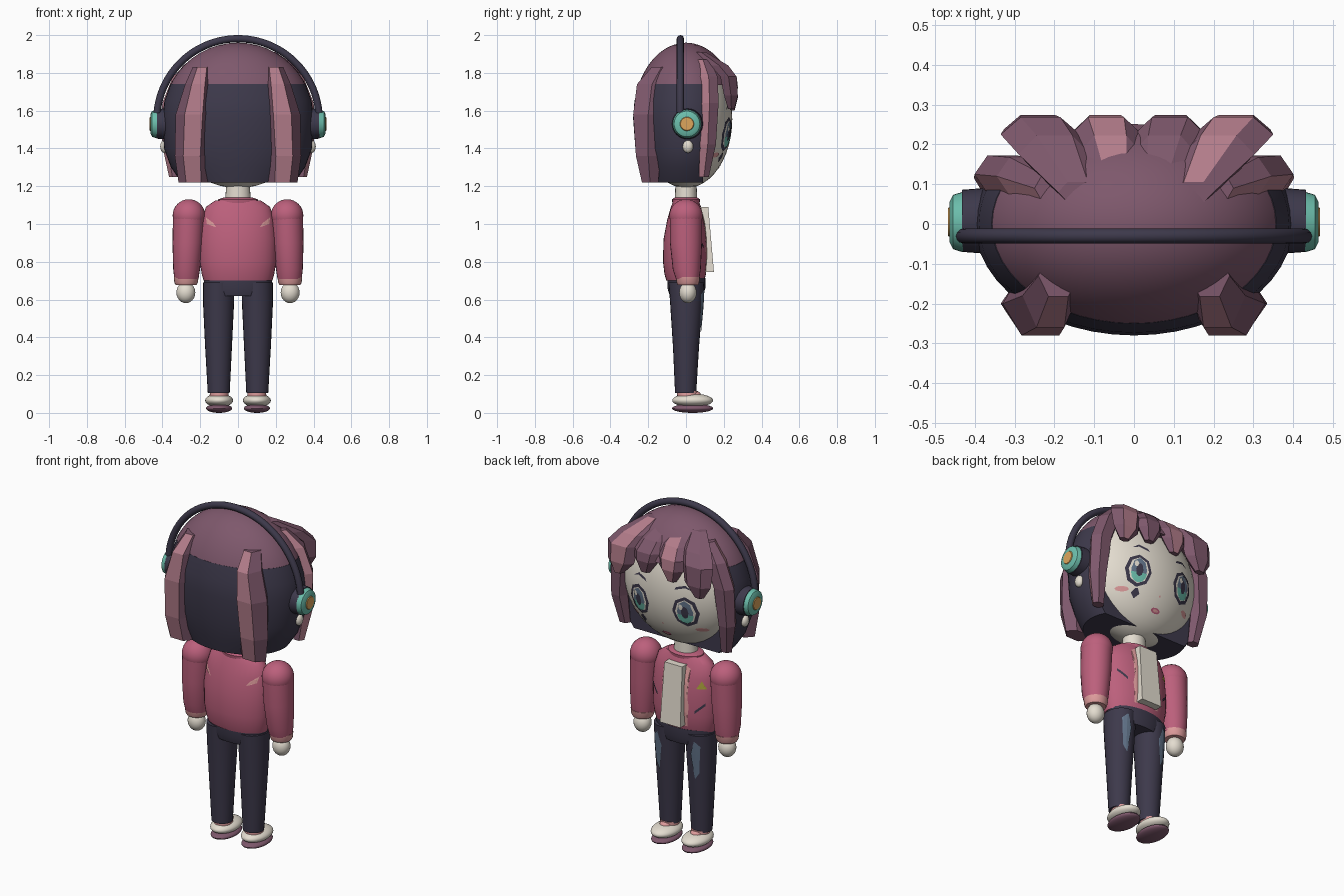
import bpy, bmesh, math
from mathutils import Vector, Matrix
from mathutils.bvhtree import BVHTree

if "Cube" in bpy.data.objects:
    bpy.data.objects.remove(bpy.data.objects["Cube"])


def material(name, r, g, b):
    lin = [((c / 255 + 0.055) / 1.055) ** 2.4 for c in (r, g, b)] + [1]
    m = bpy.data.materials.new(name)
    m.use_nodes = True
    m.diffuse_color = lin
    m.node_tree.nodes["Principled BSDF"].inputs["Base Color"].default_value = lin
    return m


PLUM = material("plum hair", 126, 88, 108)
MAUVE = material("mauve highlight", 178, 124, 138)
NAVY = material("dark navy", 61, 57, 75)
CREAM = material("cream", 228, 221, 208)
PINK = material("jacket pink", 188, 96, 124)
BLUSH = material("light pink", 222, 156, 156)
TEAL = material("teal", 108, 190, 172)
ORANGE = material("orange", 222, 166, 92)
OLIVE = material("olive yellow", 176, 164, 62)
DENIM = material("denim blue", 98, 116, 138)
SIDES = ((1, "left"), (-1, "right"))


def finish(name, bm, mats, smooth=True):
    bmesh.ops.recalc_face_normals(bm, faces=bm.faces)
    me = bpy.data.meshes.new(name)
    bm.to_mesh(me)
    bm.free()
    ob = bpy.data.objects.new(name, me)
    bpy.context.collection.objects.link(ob)
    for m in mats:
        me.materials.append(m)
    if smooth:
        bpy.ops.object.select_all(action='DESELECT')
        ob.select_set(True)
        bpy.context.view_layer.objects.active = ob
        bpy.ops.object.shade_smooth_by_angle(angle=math.radians(40))
    return ob


def loft_mesh(rings, n):
    """Stack of horizontal ellipses: (z, cx, cy, rx, ry)."""
    bm = bmesh.new()
    loops = [[bm.verts.new((cx + rx * math.cos(2 * math.pi * i / n),
                            cy + ry * math.sin(2 * math.pi * i / n), z)) for i in range(n)]
             for z, cx, cy, rx, ry in rings]
    for a, b in zip(loops, loops[1:]):
        for i in range(n):
            j = (i + 1) % n
            f = bm.faces.new((a[i], a[j], b[j], b[i]))
            f.material_index = 0
    bm.faces.new(loops[0])
    bm.faces.new(loops[-1])
    return bm


def loft(name, rings, mat, n=24):
    return finish(name, loft_mesh(rings, n), [mat])


def lock(name, rings, facet=None):
    """Faceted strand of hair, with one lighter facet facing the given direction."""
    bm = loft_mesh(rings, 6)
    bmesh.ops.recalc_face_normals(bm, faces=bm.faces)
    if facet:
        for f in bm.faces:
            flat = Vector((f.normal.x, f.normal.y, 0))
            if len(f.verts) == 4 and flat.length > 0.2 and flat.normalized().dot(Vector(facet).normalized()) > 0.88:
                f.material_index = 1
    return finish(name, bm, [PLUM, MAUVE], False)


def ball(name, loc, radii, mat, cut_z=None, seg=32):
    bm = bmesh.new()
    bmesh.ops.create_uvsphere(bm, u_segments=seg, v_segments=seg // 2, radius=1)
    bmesh.ops.transform(bm, matrix=Matrix.Translation(loc) @ Matrix.Diagonal((*radii, 1)), verts=bm.verts)
    if cut_z is not None:
        cut(bm, (0, 0, cut_z), (0, 0, -1))
    return finish(name, bm, [mat])


def cut(bm, co, no):
    geom = bm.verts[:] + bm.edges[:] + bm.faces[:]
    res = bmesh.ops.bisect_plane(bm, geom=geom, plane_co=co, plane_no=no, clear_outer=True)
    edges = [e for e in res["geom_cut"] if isinstance(e, bmesh.types.BMEdge)]
    bmesh.ops.edgeloop_fill(bm, edges=edges)


def disc(name, x0, x1, y, z, r0, r1, mat):
    """Round plate whose axis runs along x."""
    bm = bmesh.new()
    bmesh.ops.create_cone(bm, cap_ends=True, segments=32, radius1=r0, radius2=r1, depth=abs(x1 - x0))
    turn = Matrix.Rotation(math.copysign(math.pi / 2, x1 - x0), 4, 'Y')
    bmesh.ops.transform(bm, matrix=Matrix.Translation(((x0 + x1) / 2, y, z)) @ turn, verts=bm.verts)
    return finish(name, bm, [mat])


def decal(name, pts, target, mat, lift=0.004, side=1):
    """Thin patch outlined in x and z, wrapped on the target's surface along y."""
    me = target.data
    tree = BVHTree.FromPolygons([v.co for v in me.vertices], [p.vertices[:] for p in me.polygons])
    bm = bmesh.new()
    bm.faces.new([bm.verts.new((x, 0, z)) for x, z in pts])
    bmesh.ops.triangulate(bm, faces=bm.faces)
    bmesh.ops.subdivide_edges(bm, edges=bm.edges, cuts=3, use_grid_fill=True)
    for v in bm.verts:
        hit = tree.ray_cast(Vector((v.co.x, side, v.co.z)), Vector((0, -side, 0)))[0]
        v.co.y = (hit.y if hit else 0) + side * lift
    bmesh.ops.recalc_face_normals(bm, faces=bm.faces)
    if sum(f.normal.y for f in bm.faces) * side < 0:
        bmesh.ops.reverse_faces(bm, faces=bm.faces)
    me = bpy.data.meshes.new(name)
    bm.to_mesh(me)
    bm.free()
    me.materials.append(mat)
    bpy.context.collection.objects.link(bpy.data.objects.new(name, me))


def oval(cx, cz, rx, rz, n=8, start=0.0, end=2 * math.pi):
    steps = n if end - start > 6 else n + 1
    return [(cx + rx * math.cos(start + (end - start) * i / n),
             cz + rz * math.sin(start + (end - start) * i / n)) for i in range(steps)]


# Head, neck and hair shell
face = ball("face", (0, 0, 1.555), (0.37, 0.245, 0.365), CREAM, seg=48)
loft("neck", [(1.08, 0, 0, 0.07, 0.06), (1.22, 0, 0, 0.062, 0.056)], CREAM)
ball("hair_cap", (0, 0, 1.56), (0.4, 0.28, 0.4), PLUM, cut_z=1.735, seg=48)
bm = loft_mesh([(1.22, 0, 0, 0.30, 0.23), (1.30, 0, 0, 0.355, 0.25), (1.40, 0, 0, 0.392, 0.268),
                (1.56, 0, 0, 0.40, 0.28), (1.65, 0, 0, 0.39, 0.273), (1.74, 0, 0, 0.358, 0.25)], 48)
cut(bm, (0, 0.09, 0), (0, 1, 0))
finish("back_hair", bm, [NAVY])

# Hair locks at the back and beside the face
for s, side in SIDES:
    lock(f"{side}_back_lock", [(1.22, s * 0.235, -0.19, 0.08, 0.05), (1.36, s * 0.245, -0.20, 0.09, 0.075),
                               (1.58, s * 0.235, -0.20, 0.095, 0.092), (1.74, s * 0.21, -0.18, 0.07, 0.092),
                               (1.83, s * 0.19, -0.13, 0.05, 0.06)], (0, -1, 0))
    lock(f"{side}_side_lock", [(1.25, s * 0.33, 0.095, 0.035, 0.03), (1.42, s * 0.35, 0.115, 0.052, 0.05),
                               (1.64, s * 0.335, 0.125, 0.066, 0.055), (1.78, s * 0.28, 0.12, 0.065, 0.055),
                               (1.87, s * 0.21, 0.09, 0.04, 0.04)], (s * 0.87, -0.5, 0))

# Fringe
for i, (x, w, tip) in enumerate(((-0.235, 0.1, 1.60), (-0.07, 0.09, 1.65), (0.09, 0.09, 1.66), (0.25, 0.1, 1.61))):
    lock(f"fringe_{i + 1}", [(tip, x * 1.08, 0.24, 0.03, 0.02), (tip + 0.07, x * 1.03, 0.238, w * 0.85, 0.042),
                             (1.78, x, 0.225, w, 0.05), (1.84, x * 0.85, 0.175, w * 0.9, 0.055),
                             (1.91, x * 0.6, 0.08, 0.05, 0.03)], (0, 1, 0) if i in (1, 3) else None)

# Headphones and ears
curve = bpy.data.curves.new("headband", 'CURVE')
curve.dimensions = '3D'
curve.bevel_depth = 0.019
curve.use_fill_caps = True
sp = curve.splines.new('POLY')
arc = [math.radians(5 + 170 * i / 48) for i in range(49)]
sp.points.add(len(arc) - 1)
for p, a in zip(sp.points, arc):
    p.co = (0.43 * math.cos(a), -0.03, 1.551 + 0.43 * math.sin(a), 1)
curve.materials.append(NAVY)
bpy.context.collection.objects.link(bpy.data.objects.new("headband", curve))
for s, side in SIDES:
    disc(f"{side}_ear_pad", s * 0.38, s * 0.432, 0.008, 1.53, 0.082, 0.078, NAVY)
    disc(f"{side}_ear_cup", s * 0.43, s * 0.455, 0.005, 1.53, 0.076, 0.068, TEAL)
    disc(f"{side}_ear_cup_rim", s * 0.455, s * 0.464, 0.005, 1.53, 0.068, 0.05, TEAL)
    disc(f"{side}_ear_button", s * 0.46, s * 0.468, 0.005, 1.53, 0.04, 0.034, ORANGE)
    ball(f"{side}_ear", (s * 0.39, 0.01, 1.41), (0.022, 0.028, 0.034), CREAM, seg=16)

# Face details
for s, side in SIDES:
    ex, ez = s * 0.15, 1.475
    decal(f"{side}_eye_outline", oval(ex, ez, 0.074, 0.092), face, NAVY, 0.004)
    decal(f"{side}_eye_white", oval(ex, ez, 0.056, 0.074), face, CREAM, 0.006)
    decal(f"{side}_iris", oval(ex, ez, 0.044, 0.07), face, DENIM, 0.008)
    decal(f"{side}_iris_glow", oval(ex, ez - 0.015, 0.044, 0.055, 6, math.pi, 2 * math.pi), face, TEAL, 0.0095)
    decal(f"{side}_pupil", oval(ex, ez, 0.02, 0.038), face, NAVY, 0.011)
    decal(f"{side}_eye_glint", oval(ex + 0.02, ez + 0.032, 0.013, 0.018, 6), face, CREAM, 0.0125)
    decal(f"{side}_brow", [(s * 0.09, 1.6), (s * 0.15, 1.618), (s * 0.19, 1.605), (s * 0.15, 1.632), (s * 0.1, 1.617)],
          face, NAVY)
    decal(f"{side}_cheek", oval(s * 0.215, 1.365, 0.033, 0.014), face, BLUSH)
decal("cheek_mark", [(0.145, 1.325), (0.168, 1.352), (0.152, 1.378), (0.138, 1.378), (0.122, 1.352)], face, NAVY)
decal("mouth", oval(0, 1.298, 0.03, 0.014), face, PINK)
decal("mouth_inside", oval(0, 1.297, 0.018, 0.007), face, BLUSH, 0.006)
decal("nose", oval(0, 1.37, 0.006, 0.006, 6), face, BLUSH)

# Jacket
torso = loft("jacket", [(0.70, 0, -0.004, 0.182, 0.10), (0.735, 0, -0.004, 0.192, 0.11), (0.80, 0, -0.004, 0.203, 0.118),
                        (0.92, 0, -0.004, 0.203, 0.115), (1.02, 0, 0, 0.192, 0.10), (1.09, 0, 0, 0.17, 0.08),
                        (1.125, 0, 0, 0.12, 0.066)], PINK, 32)
loft("collar", [(1.10, 0, 0, 0.115, 0.07), (1.13, 0, 0, 0.105, 0.075), (1.14, 0, 0, 0.075, 0.06)], PINK)
bm = bmesh.new()
bmesh.ops.create_cube(bm, size=1)
for v in bm.verts:
    top = v.co.z > 0
    front = v.co.y > 0
    v.co = (math.copysign(0.058 if top else 0.066, v.co.x),
            (0.118 if front else 0.06) if top else (0.148 if front else 0.09), 1.09 if top else 0.745)
finish("shirt_front", bm, [CREAM], False)
for s, side in SIDES:
    decal(f"{side}_lapel", [(s * 0.055, 1.09), (s * 0.085, 1.07), (s * 0.075, 0.95), (s * 0.09, 0.86), (s * 0.08, 0.74),
                            (s * 0.06, 0.74)], torso, BLUSH)
    z = 0.90 if s > 0 else 0.85
    decal(f"{side}_pocket_slash", [(s * 0.12, z - 0.03), (s * 0.17, z + 0.018), (s * 0.17, z + 0.034),
                                   (s * 0.12, z - 0.014)], torso, NAVY)
    decal(f"{side}_back_slash", [(s * 0.17, 1.035), (s * 0.165, 1.0), (s * 0.115, 0.982), (s * 0.13, 1.005)],
          torso, BLUSH, side=-1)
decal("badge", [(-0.125, 0.965), (-0.175, 0.965), (-0.15, 1.01)], torso, OLIVE)

# Arms
for s, side in SIDES:
    ball(f"{side}_shoulder", (s * 0.26, 0, 1.045), (0.086, 0.088, 0.086), PINK)
    loft(f"{side}_sleeve", [(0.71, s * 0.273, 0.008, 0.064, 0.062), (0.76, s * 0.272, 0.004, 0.071, 0.074),
                            (0.90, s * 0.266, 0, 0.081, 0.085), (1.05, s * 0.26, 0, 0.084, 0.086)], PINK)
    loft(f"{side}_cuff", [(0.678, s * 0.275, 0.01, 0.055, 0.054), (0.69, s * 0.275, 0.01, 0.062, 0.06),
                          (0.72, s * 0.274, 0.01, 0.066, 0.064)], BLUSH)
    ball(f"{side}_hand", (s * 0.276, 0.01, 0.637), (0.05, 0.046, 0.056), CREAM, seg=24)

# Trousers and shoes
loft("trouser_hips", [(0.62, 0, 0.002, 0.165, 0.088), (0.66, 0, 0.002, 0.178, 0.1), (0.715, 0, 0.002, 0.18, 0.1)], NAVY, 32)
for s, side in SIDES:
    leg = loft(f"{side}_trouser_leg", [(0.105, s * 0.102, -0.002, 0.058, 0.056), (0.35, s * 0.103, 0, 0.071, 0.069),
                                       (0.58, s * 0.103, 0.002, 0.082, 0.086), (0.69, s * 0.102, 0.002, 0.083, 0.094)], NAVY)
    decal(f"{side}_denim_patch", [(s * 0.12, 0.66), (s * 0.15, 0.63), (s * 0.13, 0.56), (s * 0.14, 0.47), (s * 0.115, 0.43),
                                  (s * 0.11, 0.54), (s * 0.095, 0.58)], leg, DENIM, 0.006)
    loft(f"{side}_ankle", [(0.07, s * 0.1, 0.01, 0.052, 0.056), (0.115, s * 0.1, 0.008, 0.048, 0.055)], BLUSH)
    ball(f"{side}_shoe_tongue", (s * 0.1, 0.045, 0.095), (0.034, 0.035, 0.022), BLUSH, seg=16)
    ball(f"{side}_shoe", (s * 0.1, 0.035, 0.066), (0.074, 0.108, 0.036), CREAM)
    ball(f"{side}_sole", (s * 0.1, 0.035, 0.024), (0.069, 0.109, 0.024), PLUM)
